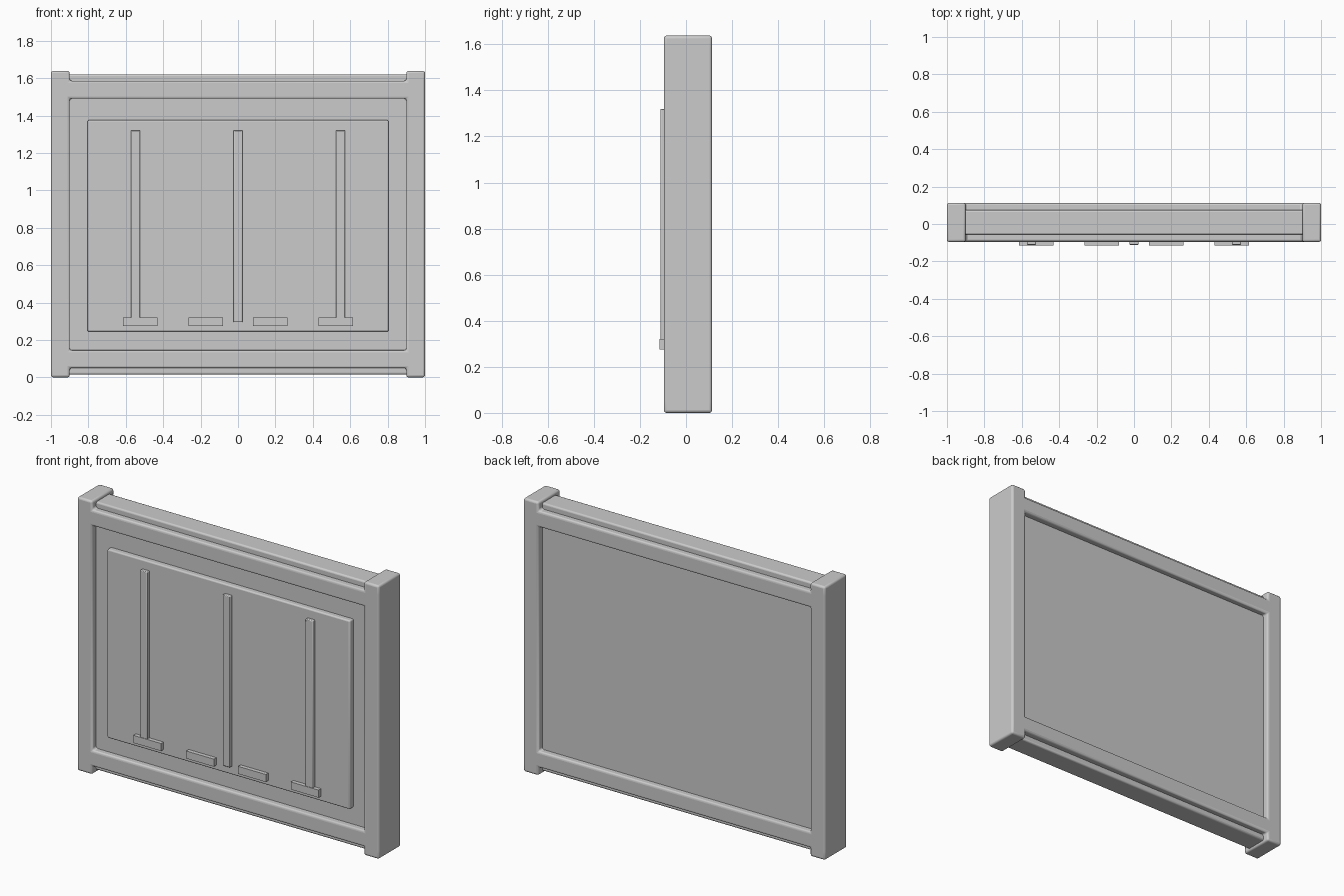
import bpy, bmesh

if "Cube" in bpy.data.objects:
    bpy.data.objects.remove(bpy.data.objects["Cube"])

FRONT, BACK = -0.096, 0.113


def finish(name, bm, bevel=0.0, segments=3):
    bmesh.ops.recalc_face_normals(bm, faces=bm.faces)
    mesh = bpy.data.meshes.new(name)
    bm.to_mesh(mesh)
    bm.free()
    ob = bpy.data.objects.new(name, mesh)
    bpy.context.collection.objects.link(ob)
    if bevel:
        m = ob.modifiers.new("Bevel", "BEVEL")
        m.width = bevel
        m.segments = segments
        m.limit_method = "ANGLE"
    bpy.ops.object.select_all(action="DESELECT")
    bpy.context.view_layer.objects.active = ob
    ob.select_set(True)
    bpy.ops.object.shade_smooth_by_angle()
    return ob


def box(name, x, y, z, bevel=0.0, segments=3):
    bm = bmesh.new()
    bmesh.ops.create_cube(bm, size=1)
    for v in bm.verts:
        v.co = [a + (c + 0.5) * (b - a) for c, (a, b) in zip(v.co, (x, y, z))]
    return finish(name, bm, bevel, segments)


# Frame: two posts joined by two rails, extruded from a front grid
xs = [-1, -0.9, 0.9, 1]
zs = [0, 0.05, 0.145, 1.49, 1.585, 1.638]
bm = bmesh.new()
grid = [[bm.verts.new((x, FRONT, z)) for z in zs] for x in xs]
for i in range(3):
    for j in range(5):
        if i != 1 or j in (1, 3):
            bm.faces.new((grid[i][j], grid[i + 1][j],
                          grid[i + 1][j + 1], grid[i][j + 1]))
ext = bmesh.ops.extrude_face_region(bm, geom=bm.faces[:])
for v in ext["geom"]:
    if isinstance(v, bmesh.types.BMVert):
        v.co.y = BACK
finish("frame", bm, 0.012)

# Core panel, showing as a ridge above and below the rails
box("core_panel", (-0.91, 0.91), (-0.057, 0.074), (0.015, 1.62), 0.01)

# Raised front panel
box("raised_panel", (-0.805, 0.805), (-0.09, -0.05), (0.245, 1.375), 0.008)

# Vertical divider strips
for n, x in enumerate((-0.548, 0, 0.548)):
    box(f"divider_strip_{n}", (x - 0.024, x + 0.024), (-0.111, -0.08),
        (0.295, 1.32), 0.004, 2)

# Handles along the bottom
for n, x in enumerate((-0.522, -0.172, 0.172, 0.522)):
    box(f"handle_{n}", (x - 0.092, x + 0.092), (-0.114, -0.085),
        (0.275, 0.32))
